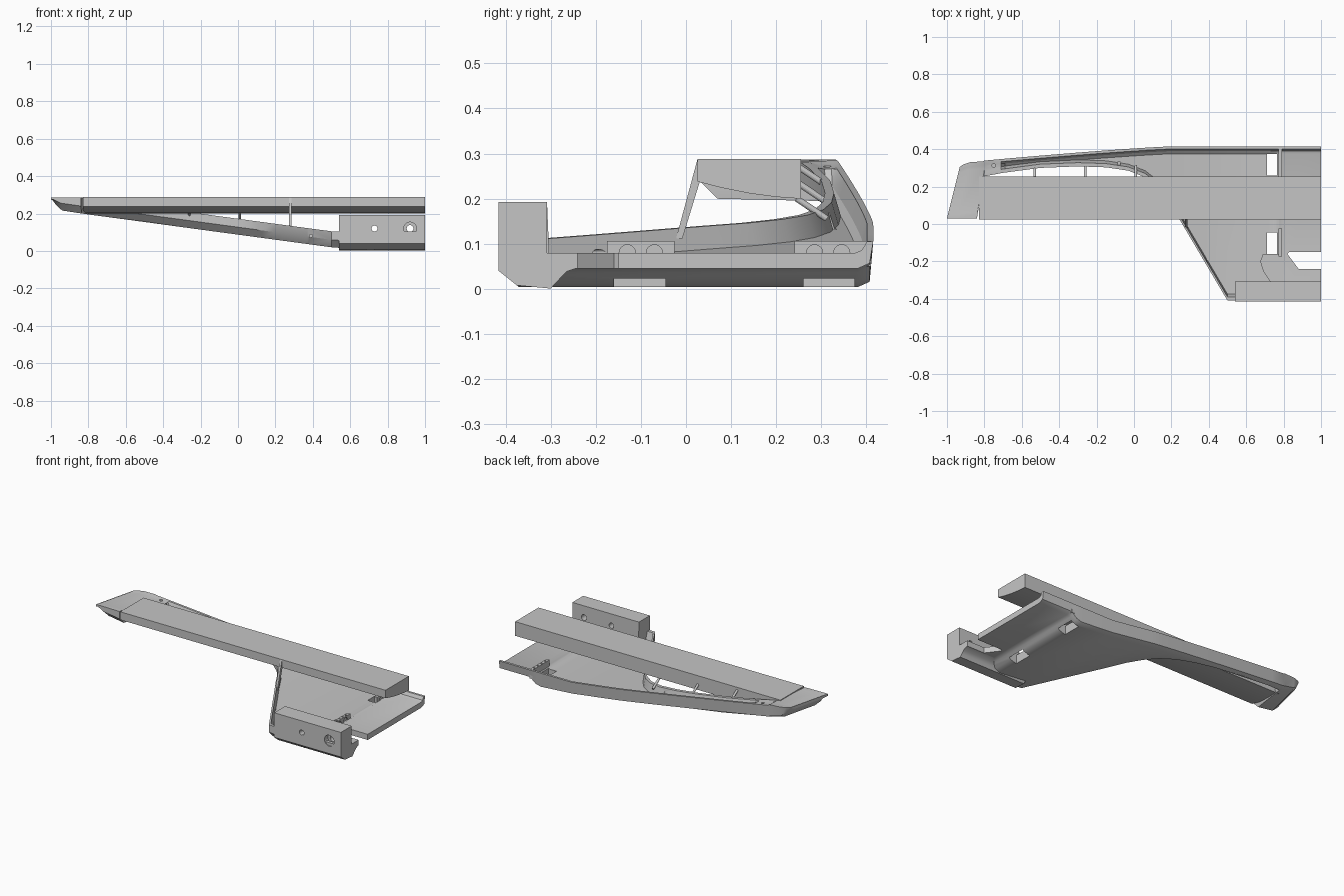
import bpy, bmesh, math
from mathutils import Vector

if "Cube" in bpy.data.objects:
    bpy.data.objects.remove(bpy.data.objects["Cube"], do_unlink=True)

grey = bpy.data.materials.new("plain_grey")
grey.use_nodes = True
COLOUR = (0.56, 0.56, 0.56, 1)
grey.diffuse_color = COLOUR
grey.node_tree.nodes["Principled BSDF"].inputs["Base Color"].default_value = COLOUR


def loft(name, rings):
    """Closed solid through rings of equal length."""
    bm = bmesh.new()
    rows = [[bm.verts.new(p) for p in ring] for ring in rings]
    n = len(rows[0])
    for a, b in zip(rows, rows[1:]):
        for i in range(n):
            j = (i + 1) % n
            bm.faces.new((a[i], a[j], b[j], b[i]))
    bm.faces.new(rows[0][::-1])
    bm.faces.new(rows[-1])
    bmesh.ops.triangulate(bm, faces=[f for f in bm.faces if len(f.verts) > 4])
    # The winding is consistent, so one signed volume tells inside from outside
    if bm.calc_volume(signed=True) < 0:
        bmesh.ops.reverse_faces(bm, faces=bm.faces)
    mesh = bpy.data.meshes.new(name)
    bm.to_mesh(mesh)
    bm.free()
    mesh.materials.append(grey)
    ob = bpy.data.objects.new(name, mesh)
    bpy.context.collection.objects.link(ob)
    return ob


def extrude_x(name, profile, x0, x1):
    return loft(name, [[(x, y, z) for y, z in profile] for x in (x0, x1)])


def extrude_z(name, outline, z0, z1):
    return loft(name, [[(x, y, z) for x, y in outline] for z in (z0, z1)])


def box(name, x0, x1, y0, y1, z0, z1):
    return extrude_x(name, [(y0, z0), (y1, z0), (y1, z1), (y0, z1)], x0, x1)


def rod(name, a, b, r, sides=24):
    """Cylinder between two points."""
    a, b = Vector(a), Vector(b)
    turn = (b - a).to_track_quat('Z', 'Y')
    angles = [math.tau * i / sides for i in range(sides)]
    circle = [turn @ Vector((r * math.cos(t), r * math.sin(t), 0)) for t in angles]
    return loft(name, [[p + c for c in circle] for p in (a, b)])


def cut(ob, cutter):
    """Subtract the cutter, trying the next solver if one loses the part."""
    cutter.hide_render = True
    bpy.context.view_layer.objects.active = ob
    whole = ob.data.copy()
    for solver in ('EXACT', 'MANIFOLD', 'FLOAT'):
        mod = ob.modifiers.new("cut", 'BOOLEAN')
        mod.operation, mod.solver, mod.object = 'DIFFERENCE', solver, cutter
        bpy.ops.object.modifier_apply(modifier=mod.name)
        if len(ob.data.polygons) > 0.7 * len(whole.polygons):
            break
        ob.data = whole.copy()
    bpy.data.objects.remove(cutter, do_unlink=True)


def smooth(ob):
    bpy.ops.object.select_all(action='DESELECT')
    ob.select_set(True)
    bpy.context.view_layer.objects.active = ob
    bpy.ops.object.shade_smooth_by_angle(angle=math.radians(28))


# Wing skin: a shallow tray, narrowing to a strip and closing at the tip
def rim_height(x):
    return min(0.287, max(0.105, 0.172 - 0.135 * x))


def back_edge(x):
    return 0.415 - 0.085 * (max(0, 0.2 - x) / 1.1) ** 1.2


def section(x, front, belly=None, back=None, slant=0, solid=False):
    back = back or back_edge(x)
    top = rim_height(x)
    low = max(0.004, 0.087 - 0.135 * x) if belly is None else belly
    floor = top - 0.002 if solid else max(0.058, low + 0.035)
    pts = [(front, min(low + 0.04, top - 0.012)), (front + 0.04, low),
           (back - 0.035, low), (back - 0.008, low + 0.012), (back, top),
           (back - 0.014, top), (back - 0.025, floor + (top - floor) * 0.25),
           (back - 0.04, floor), (front + 0.035, floor),
           (front + 0.02, top), (front, top)]
    return [(x + slant * (y - 0.03), y, z) for y, z in pts]


rings = [section(x, -0.41, belly) for x, belly in
         ((1, 0.045), (0.8, 0.045), (0.78, 0.036), (0.755, 0.015), (0.72, 0.004), (0.5, None))]
rings += [section(x, y) for x, y in
          ((0.37, -0.19), (0.24, 0.03), (0.19, 0.12), (0.13, 0.195), (0.06, 0.25),
           (-0.03, 0.285), (-0.15, 0.303), (-0.3, 0.308), (-0.5, 0.3), (-0.69, 0.275))]
rings += [section(-0.71, 0.272, solid=True), section(-0.8, 0.255, solid=True),
          section(-0.84, 0.03, 0.2, 0.335, 0.1, True),
          section(-0.95, 0.03, 0.216, 0.33, 0.24, True),
          section(-0.985, 0.03, 0.248, 0.318, 0.25, True),
          section(-1, 0.03, 0.27, 0.305, 0.25, True)]
skin = loft("wing_skin", rings)
cut(skin, extrude_z("notch_cutter", [(0.82, -0.16), (0.88, -0.24), (1.1, -0.24),
                                     (1.1, -0.15), (0.83, -0.15)], -0.1, 0.3))
for y0, y1 in ((0.26, 0.373), (-0.16, -0.045)):
    cut(skin, box("window_cutter", 0.712, 0.765, y0, y1, -0.1, 0.3))
for x, y in ((-0.08, 0.325), (-0.75, 0.313)):
    z = rim_height(x)
    cut(skin, rod("pin_hole_cutter", (x, y, z - 0.06), (x, y, z + 0.1), 0.009))
cut(skin, rod("edge_hole_cutter", (0.39, -0.3, 0.08), (0.39, -0.12, 0.08), 0.008))
smooth(skin)

# Long beam with its underside following the airfoil
beam = extrude_x("long_beam", [(0.025, 0.288), (0.025, 0.238), (0.08, 0.224),
                               (0.14, 0.212), (0.2, 0.204), (0.255, 0.2),
                               (0.255, 0.288)], -0.83, 1)
smooth(beam)

# Front block with a chamfered foot and a flange curving up to the root plate
block = extrude_x("front_block", [
    (-0.415, 0.193), (-0.415, 0.04), (-0.375, 0.008), (-0.3, 0.001),
    (-0.29, 0.02), (-0.275, 0.035), (-0.245, 0.045), (-0.245, 0.06),
    (-0.308, 0.06), (-0.308, 0.193)], 0.54, 1)
for x, r in ((0.73, 0.016), (0.92, 0.018)):
    cut(block, rod("bolt_cutter", (x, -0.5, 0.12), (x, -0.2, 0.12), r))
cut(block, rod("counterbore_cutter", (0.92, -0.5, 0.12), (0.92, -0.38, 0.12), 0.034))
smooth(block)

# Step beside the front block
extrude_z("block_step", [(0.73, -0.31), (0.86, -0.31), (0.86, -0.25), (0.8, -0.16),
                         (0.69, -0.16), (0.675, -0.2), (0.69, -0.25)], 0.05, 0.078)

# Drilled ribs at the root joint
for name, y0, y1 in (("front_rib", -0.175, -0.025), ("rear_rib", 0.24, 0.41)):
    rib = box(name, 0.772, 0.792, y0, y1, 0.05, 0.106)
    for y in (y0 + 0.045, y0 + 0.105):
        cut(rib, rod("rib_cutter", (0.784, y, 0.08), (0.85, y, 0.08), 0.018))
    for i in range(4):
        y = y0 + 0.03 + i * (y1 - y0 - 0.06) / 3
        cut(rib, rod("screw_cutter", (0.782, y, 0.101), (0.782, y, 0.12), 0.006, 12))

# Struts tying the beam to the skin
for x in (-0.53, -0.26, 0.01):
    z = rim_height(x)
    rod("rear_strut", (x, 0.245, z + 0.03), (x, 0.312, z - 0.015), 0.007, 12)
extrude_x("front_strut", [(-0.022, 0.112), (-0.008, 0.112), (0.03, 0.236),
                          (0.03, 0.286), (0.025, 0.286)], 0.272, 0.286)
